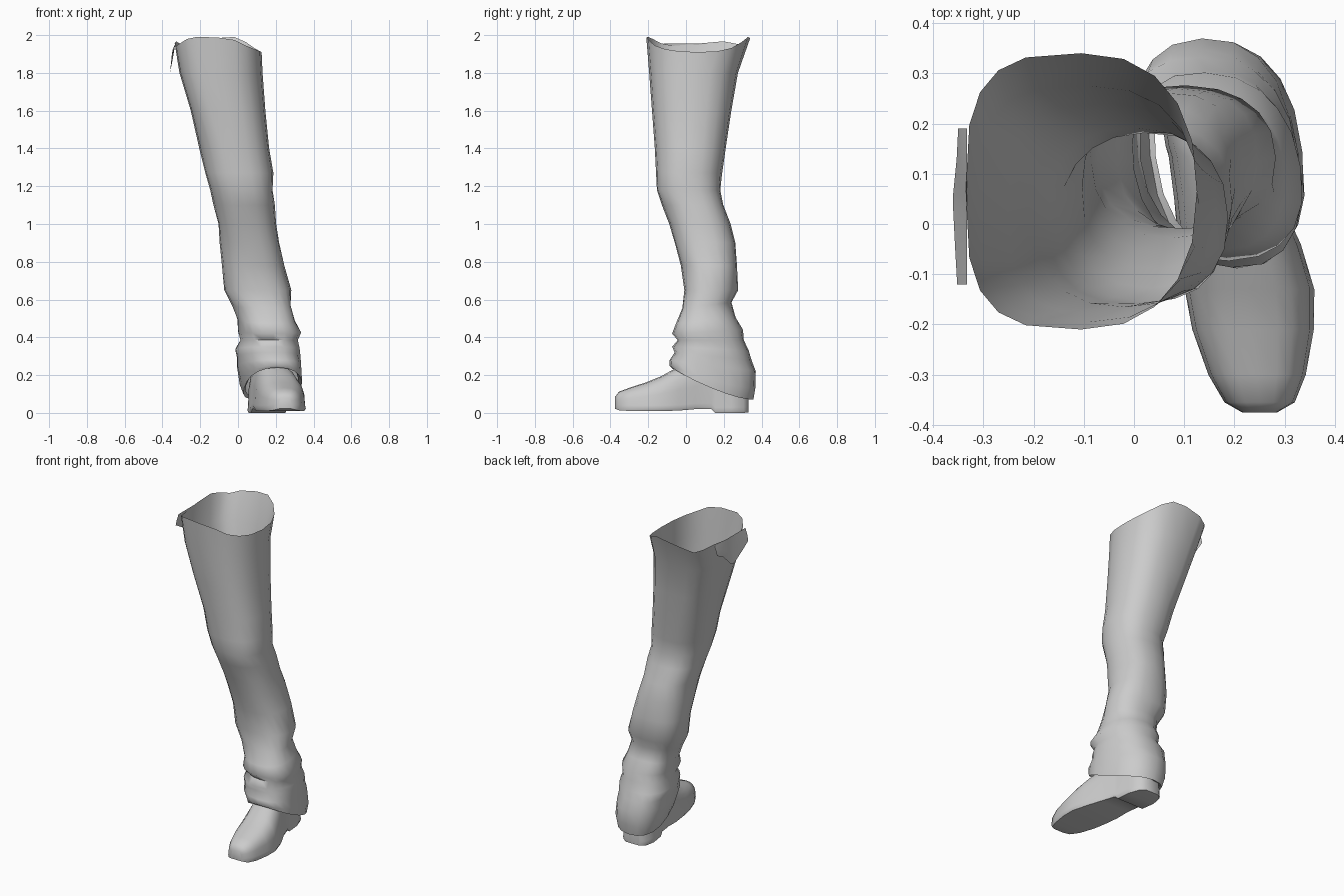
import bpy, bmesh, math

if "Cube" in bpy.data.objects:
    bpy.data.objects.remove(bpy.data.objects["Cube"])

N = 20


def make_object(name, verts, faces, angle=60):
    me = bpy.data.meshes.new(name)
    me.from_pydata(verts, [], faces)
    bm = bmesh.new()
    bm.from_mesh(me)
    bmesh.ops.recalc_face_normals(bm, faces=bm.faces)
    bm.to_mesh(me)
    bm.free()
    ob = bpy.data.objects.new(name, me)
    bpy.context.collection.objects.link(ob)
    bpy.ops.object.select_all(action='DESELECT')
    ob.select_set(True)
    bpy.context.view_layer.objects.active = ob
    bpy.ops.object.shade_smooth_by_angle(angle=math.radians(angle))
    return ob


def loft(name, rings, cap=False, angle=60):
    n = len(rings[0])
    verts = [p for r in rings for p in r]
    faces = [(i * n + k, i * n + (k + 1) % n, (i + 1) * n + (k + 1) % n, (i + 1) * n + k)
             for i in range(len(rings) - 1) for k in range(n)]
    if cap:
        faces += [tuple(range(n)), tuple(range(len(verts) - n, len(verts)))]
    return make_object(name, verts, faces, angle)


def spow(v, e):
    return math.copysign(abs(v) ** e, v)


# Trouser leg sections: z, x min, x max, y min, y max, and drop from front to back
leg = [
    (1.95, -.335, .125, -.21, .34, 0),
    (1.80, -.31, .13, -.195, .275, 0),
    (1.60, -.25, .145, -.18, .24, 0),
    (1.40, -.205, .165, -.165, .21, 0),
    (1.27, -.175, .185, -.16, .19, 0),
    (1.18, -.145, .185, -.155, .18, 0),
    (1.10, -.13, .195, -.125, .20, 0),
    (1.00, -.105, .20, -.09, .235, 0),
    (.90, -.095, .22, -.06, .26, 0),
    (.78, -.085, .245, -.025, .272, 0),
    (.65, -.075, .28, -.01, .275, 0),
    (.57, -.03, .28, -.02, .24, -.03),
    (.49, .0, .30, -.05, .265, -.03),
    (.43, .0, .33, -.075, .30, -.02),
    (.385, .015, .315, -.045, .305, 0),
    (.34, -.01, .325, -.07, .335, .02),
    (.30, -.005, .325, -.062, .345, .04),
    (.25, .0, .33, -.088, .368, .06),
    (.19, .015, .335, -.085, .37, .12),
    (.155, .03, .333, -.08, .355, .17),
    (.17, .045, .315, -.065, .335, .17),
]


def leg_ring(i, row):
    z, x0, x1, y0, y1, drop = row
    cx, cy, rx, ry = (x0 + x1) / 2, (y0 + y1) / 2, (x1 - x0) / 2, (y1 - y0) / 2
    ring = []
    for k in range(N):
        a = 2 * math.pi * k / N
        c, s = math.cos(a), math.sin(a)
        e = 2 / 3.2 if c < 0 and z > 1.5 else 2 / 2.35
        u, v = spow(c, e), spow(s, e)
        wob = 1 + (.015 * math.sin(3 * a + i * 2.1) if 0 < z < 1.4 else 0)
        x, y = cx + rx * u * wob, cy + ry * v * wob
        if z < .6:
            x -= .13 * (y - cy)
        h = z
        if drop > .1:
            h = z - drop / 2 + drop * ((1 - v) / 2) ** 1.5
        else:
            h -= drop * v / 2
        if i == 0:
            # ragged top edge: high at the front and back, low on the outer side
            h = 1.955 - .045 * max(c, 0) ** 2 + .04 * max(0, math.cos(a - 1.3)) ** 8
            h += .045 * max(0, math.cos(a + 1.65)) ** 8 + .012 * math.sin(5 * a) * (c < 0)
            h = min(h, 2.0)
        ring.append((x, y, h))
    return ring


loft("trouser_leg", [leg_ring(i, r) for i, r in enumerate(leg)], angle=75)

# Torn flap hanging over the inner top edge
ys = (-.12, -.05, .03, .06, .13, .19)
low = (1.88, 1.84, 1.80, 1.80, 1.87, 1.90)
verts = []
for y, z in zip(ys, low):
    verts += [(-.332, y, 1.955), (-.345, y, (1.95 + z) / 2), (-.36 + .1 * (z - 1.8), y, z)]
make_object("torn_flap", verts,
            [(3 * i + j, 3 * i + j + 1, 3 * i + j + 4, 3 * i + j + 3)
             for i in range(len(ys) - 1) for j in range(2)])

# Shoe sections from toe to heel: y, centre x, half width, top z, bottom z
shoe = [
    (-.375, .25, .035, .085, .022),
    (-.355, .25, .07, .112, .014),
    (-.30, .245, .097, .133, .01),
    (-.21, .237, .121, .162, .01),
    (-.13, .23, .129, .195, .01),
    (-.04, .21, .122, .245, .012),
    (.05, .185, .105, .28, .02),
    (.135, .165, .096, .30, .02),
    (.155, .16, .097, .30, 0),
    (.24, .15, .10, .28, 0),
    (.305, .145, .082, .22, 0),
    (.332, .142, .05, .16, .003),
]


def shoe_ring(y, cx, w, zt, zb):
    zs = zb + .03
    ring = [(cx + w * .94, y, zb), (cx + w, y, zb + .015)]
    for k in range(11):
        a = math.pi * k / 10
        ring.append((cx + w * .97 * spow(math.cos(a), .75), y,
                     zs + (zt - zs) * abs(math.sin(a)) ** .8))
    ring += [(cx - w, y, zb + .015), (cx - w * .94, y, zb)]
    return ring


loft("shoe", [shoe_ring(*r) for r in shoe], cap=True, angle=50)
